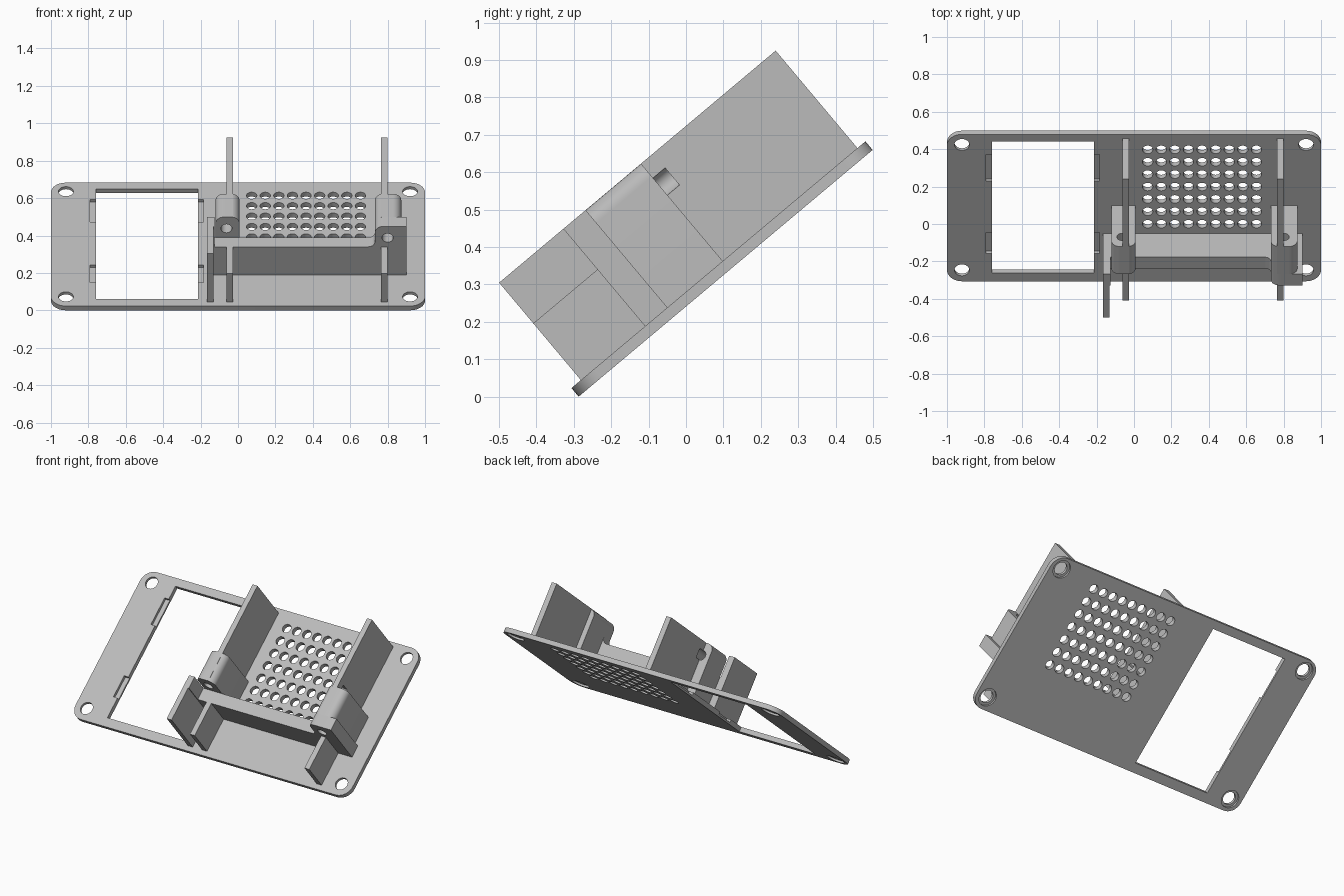
import bpy, bmesh, math
from mathutils import Vector, Matrix

cube = bpy.data.objects.get("Cube")
if cube:
    bpy.data.objects.remove(cube, do_unlink=True)

grey = bpy.data.materials.new("light_grey_plastic")
grey.use_nodes = True
COLOUR = (0.5, 0.5, 0.5, 1)
grey.diffuse_color = COLOUR
grey.node_tree.nodes["Principled BSDF"].inputs["Base Color"].default_value = COLOUR

# Parts are made flat (x, y along the slope, z off the plate), then tilted
TILT = Matrix.Translation((0, -0.287, 0)) @ Matrix.Rotation(math.radians(40), 4, 'X')
BASE, TALL, LOW = 0.03, 0.37, 0.228
FRONT, BACK = 0.033, 0.998
PANEL_FRONT, PANEL_BACK, BOSS_BACK = 0.257, 0.335, 0.528


def fillet(corners, steps=8):
    """Outline from (a, b, radius) corners; a zero radius stays sharp."""
    out = []
    for i, (a, b, r) in enumerate(corners):
        p = Vector((a, b))
        if r == 0:
            out.append(p)
            continue
        d1 = (Vector(corners[i - 1][:2]) - p).normalized()
        d2 = (Vector(corners[(i + 1) % len(corners)][:2]) - p).normalized()
        centre = p + (d1 + d2) * r
        for k in range(steps + 1):
            t = k / steps * math.pi / 2
            out.append(centre - d2 * r * math.cos(t) - d1 * r * math.sin(t))
    return out


def rect(a0, a1, b0, b1, bottom=0, top=0):
    return fillet([(a0, b0, bottom), (a1, b0, bottom), (a1, b1, top), (a0, b1, top)])


def circle(a, b, r, n=24):
    return [Vector((a + r * math.cos(2 * math.pi * k / n),
                    b + r * math.sin(2 * math.pi * k / n))) for k in range(n)]


def add_prism(bm, outline, axis, lo, hi):
    place = {'x': lambda p, h: (h, p.x, p.y),
             'y': lambda p, h: (p.x, h, p.y),
             'z': lambda p, h: (p.x, p.y, h)}[axis]
    low = [bm.verts.new(place(p, lo)) for p in outline]
    high = [bm.verts.new(place(p, hi)) for p in outline]
    faces = [bm.faces.new(low[::-1]), bm.faces.new(high)]
    for i in range(len(low)):
        j = (i + 1) % len(low)
        faces.append(bm.faces.new((low[i], low[j], high[j], high[i])))
    bmesh.ops.recalc_face_normals(bm, faces=faces)


def part(name, prisms):
    bm = bmesh.new()
    for p in prisms:
        add_prism(bm, *p)
    mesh = bpy.data.meshes.new(name)
    bm.to_mesh(mesh)
    bm.free()
    mesh.materials.append(grey)
    obj = bpy.data.objects.new(name, mesh)
    bpy.context.collection.objects.link(obj)
    return obj


def cut(obj, prisms):
    cutter = part("cutter", prisms)
    cutter.hide_render = True
    mod = obj.modifiers.new("cut", 'BOOLEAN')
    mod.operation, mod.solver, mod.object = 'DIFFERENCE', 'EXACT', cutter
    bpy.context.view_layer.objects.active = obj
    bpy.ops.object.modifier_apply(modifier=mod.name)
    bpy.data.objects.remove(cutter, do_unlink=True)


# Face plate with window, vent grid and corner screw holes
plate = part("face_plate", [(rect(-1, 1, 0, 1.026, 0.08, 0.08), 'z', 0, BASE)])
corners = [(x, y) for x in (-0.92, 0.92) for y in (0.078, 0.953)]
openings = [(rect(-0.76, -0.215, 0.058, 0.975), 'z', -0.1, 0.1)]
openings += [(circle(x, y, 0.04), 'z', -0.1, 0.1) for x, y in corners]
openings += [(circle(0.073 + 0.0727 * i, 0.40 + 0.0865 * j, 0.028), 'z', -0.1, 0.1)
             for i in range(9) for j in range(7)]
cut(plate, openings)
cut(plate, [(circle(x, y, 0.056), 'z', -0.1, 0.012) for x, y in corners])

# Clip pockets beside the window
cut(plate, [(rect(x, x + 0.04, y0, y1), 'z', 0.012, 0.1)
            for x in (-0.79, -0.225) for y0, y1 in ((0.195, 0.342), (0.70, 0.885))])
parts = [plate]

# Two long side walls with a lowered front, and their screw bosses
side = [Vector(p) for p in ((FRONT, BASE), (BACK, BASE), (BACK, TALL),
                            (PANEL_BACK, TALL), (PANEL_BACK, LOW), (FRONT, LOW))]
for label, wall_x, boss_x0, boss_x1, hole_x in (
        ("right", -0.062, -0.12, 0.008, -0.062), ("left", 0.765, 0.732, 0.873, 0.8)):
    hole = [(circle(hole_x, 0.29, 0.03), 'y', 0.2, 0.57)]
    wall = part(label + "_wall", [(side, 'x', wall_x, wall_x + 0.035)])
    cut(wall, hole)
    boss = part(label + "_screw_boss", [
        (rect(boss_x0, boss_x1, BASE, TALL, 0, 0.045), 'y', PANEL_BACK, BOSS_BACK)])
    cut(boss, hole)
    parts += [wall, boss]

# Cross panel, lowered in the middle, with rounded shoulder
outline = fillet([(-0.165, BASE, 0), (0.9, BASE, 0), (0.9, TALL, 0), (0.732, TALL, 0.045),
                  (0.732, LOW, 0.035), (-0.125, LOW, 0), (-0.125, TALL, 0), (-0.165, TALL, 0)])
panel = part("cross_panel", [(outline, 'y', PANEL_FRONT, PANEL_BACK)])
cut(panel, [(circle(0.8, 0.29, 0.03), 'y', 0.2, 0.4)])

# Short outer guide wall
guide = part("outer_guide_wall", [(rect(-0.165, -0.13, FRONT, PANEL_FRONT), 'z', BASE, TALL)])
parts += [panel, guide]

for obj in parts:
    obj.data.transform(TILT)
    bpy.ops.object.select_all(action='DESELECT')
    obj.select_set(True)
    bpy.context.view_layer.objects.active = obj
    bpy.ops.object.shade_smooth_by_angle(angle=math.radians(30))
